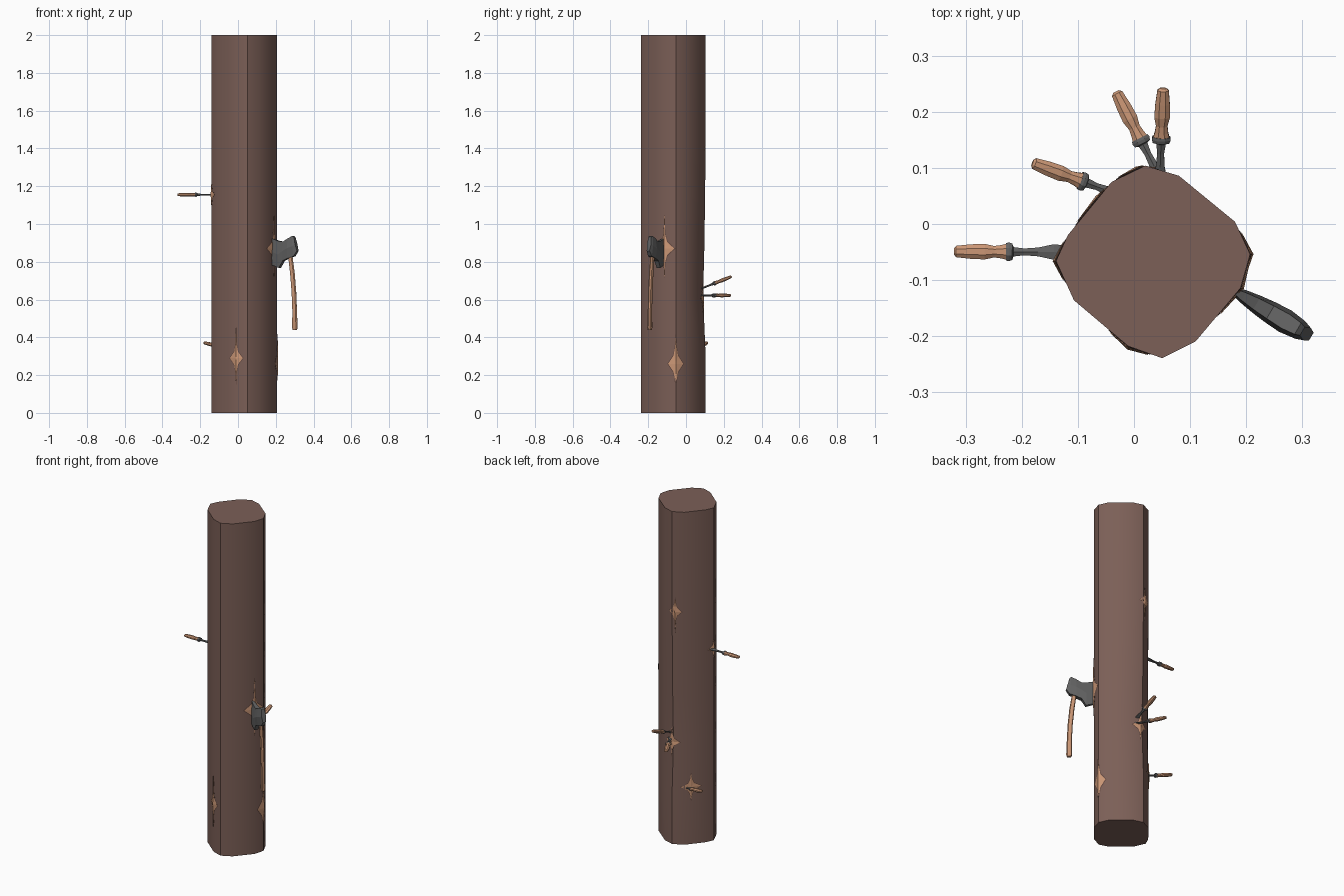
import bpy, bmesh, math
from mathutils import Vector
from mathutils.bvhtree import BVHTree

if "Cube" in bpy.data.objects:
    bpy.data.objects.remove(bpy.data.objects["Cube"])


def material(name, rgb):
    m = bpy.data.materials.new(name)
    m.diffuse_color = (*rgb, 1)
    m.use_nodes = True
    m.node_tree.nodes["Principled BSDF"].inputs["Base Color"].default_value = m.diffuse_color
    return m


BARK = material("bark", (0.20, 0.115, 0.095))
DARK = material("dark_bark", (0.13, 0.07, 0.055))
WOOD = material("wood", (0.60, 0.31, 0.18))
STEEL = material("steel", (0.12, 0.12, 0.12))


def finish(name, bm, mat, smooth=None):
    bmesh.ops.recalc_face_normals(bm, faces=bm.faces)
    me = bpy.data.meshes.new(name)
    bm.to_mesh(me)
    bm.free()
    me.materials.append(mat)
    ob = bpy.data.objects.new(name, me)
    bpy.context.collection.objects.link(ob)
    if smooth:
        bpy.ops.object.select_all(action='DESELECT')
        ob.select_set(True)
        bpy.context.view_layer.objects.active = ob
        bpy.ops.object.shade_smooth_by_angle(angle=math.radians(smooth))
    return ob


def skin(name, rings, mat, smooth=None):
    """Bridge equal-sized rings of points into a capped solid."""
    bm = bmesh.new()
    vs = [[bm.verts.new(p) for p in r] for r in rings]
    n = len(vs[0])
    for a, b in zip(vs, vs[1:]):
        for i in range(n):
            j = (i + 1) % n
            bm.faces.new((a[i], a[j], b[j], b[i]))
    bm.faces.new(vs[0])
    bm.faces.new(vs[-1])
    return finish(name, bm, mat, smooth)


# Trunk: rounded-square outline with a slightly worn back
outline = [(-0.04, 0.075), (0.02, 0.104), (0.08, 0.086), (0.18, 0.004),
           (0.207, -0.054), (0.19, -0.114), (0.11, -0.209), (0.05, -0.239),
           (-0.01, -0.218), (-0.107, -0.136), (-0.139, -0.066), (-0.118, -0.02)]
levels = [(0, 1), (0.3, 1), (0.62, 0.87), (0.9, 0.94), (1.15, 0.97), (1.4, 1.0), (2, 1)]
trunk = skin("trunk", [[(x, y * k if y > 0.05 else y, z) for x, y in outline]
                       for z, k in levels], BARK, 35)
tree = BVHTree.FromPolygons([v.co for v in trunk.data.vertices],
                            [p.vertices[:] for p in trunk.data.polygons])
AXIS = Vector((0.03, -0.065, 0))


# Split wood: star-shaped gash laid on the bark
def star(name, x, y, z, half, up, down, core, mat, lift):
    c = Vector((x, y, z))
    nrm = Vector((x, y, 0)) - AXIS
    nrm.normalize()
    side = Vector((0, 0, 1)).cross(nrm)

    def place(s, t, h):
        p = c + side * s + Vector((0, 0, t))
        hit = tree.ray_cast(p + nrm * 0.4, -nrm)[0]
        return (hit or p) + nrm * h

    i, t = half * 0.3, core
    pts = [(0, up), (half * 0.09, t * 1.3), (i, t * 0.6), (half, 0), (i, -t * 0.6),
           (half * 0.09, -t * 1.3), (0, -down), (-half * 0.09, -t * 1.3), (-i, -t * 0.6),
           (-half, 0), (-i, t * 0.6), (-half * 0.09, t * 1.3)]
    bm = bmesh.new()
    mid = bm.verts.new(place(0, 0, lift + 0.003))
    base = bm.verts.new(c - nrm * 0.02)
    ring = [bm.verts.new(place(s, q, lift)) for s, q in pts]
    for a, b in zip(ring, ring[1:] + ring[:1]):
        bm.faces.new((mid, a, b))
        bm.faces.new((base, b, a))
    finish(name, bm, mat)


# name, x, y, z, half width, reach up, reach down, core half height
gashes = [("front", -0.010, -0.218, 0.29, 0.038, 0.19, 0.16, 0.055),
          ("right", 0.207, -0.054, 0.26, 0.040, 0.16, 0.08, 0.07),
          ("axe", 0.19, -0.114, 0.87, 0.055, 0.20, 0.17, 0.055),
          ("high", 0.005, 0.092, 1.40, 0.035, 0.09, 0.13, 0.04),
          ("back", 0.030, 0.09, 0.61, 0.045, 0.09, 0.09, 0.035),
          ("low_back", -0.065, 0.045, 0.345, 0.055, 0.09, 0.09, 0.035),
          ("left", -0.139, -0.066, 1.155, 0.035, 0.06, 0.06, 0.03)]
for n, x, y, z, h, up, dn, core in gashes:
    star(n + "_bark_splinter", x, y, z, h * 1.12, up, dn, core * 1.15, DARK, 0.001)
    star(n + "_split_wood", x, y, z, h, up * 0.9, dn * 0.9, core, WOOD, 0.003)


# Lofted rod: profile rows are (distance from butt, half width, half thickness)
def loft(name, butt, tip, profile, mat, sides=8):
    butt, tip = Vector(butt), Vector(tip)
    d = (tip - butt).normalized()
    w = d.cross(Vector((0, 0, 1))).normalized()
    t = w.cross(d)
    rings = []
    for s, a, b in profile:
        rings.append([butt + d * s + w * a * math.cos(q) + t * b * math.sin(q)
                      for q in (math.tau * (k + 0.5) / sides for k in range(sides))])
    skin(name, rings, mat)


grip = [(0, 0.006, 0.004), (0.004, 0.011, 0.008), (0.03, 0.014, 0.010),
        (0.055, 0.015, 0.011), (0.072, 0.011, 0.009), (0.085, 0.013, 0.010),
        (0.096, 0.016, 0.011)]
collar = [(0.093, 0.017, 0.011), (0.098, 0.018, 0.012), (0.104, 0.016, 0.011),
          (0.106, 0.010, 0.007)]
blade = [(0.104, 0.010, 0.007), (0.125, 0.007, 0.005), (0.150, 0.009, 0.005),
         (0.178, 0.016, 0.004), (0.195, 0.014, 0.003), (0.225, 0.001, 0.001)]

# Throwing knives stuck in the left and back
knives = {"left": ((-0.321, -0.049, 1.155), (-0.13, -0.05, 1.155)),
          "low_back": ((-0.181, 0.109, 0.372), (-0.035, 0.055, 0.335)),
          "back": ((-0.032, 0.236, 0.622), (0.045, 0.085, 0.622)),
          "upper_back": ((0.052, 0.242, 0.722), (0.046, 0.085, 0.66))}
for n, (butt, tip) in knives.items():
    loft(n + "_knife_grip", butt, tip, grip, WOOD)
    loft(n + "_knife_collar", butt, tip, collar, STEEL)
    loft(n + "_knife_blade", butt, tip, blade, STEEL, 6)

# Axe head: columns are (top x, top z, bottom x, bottom z, half thickness)
D = Vector((0.86, -0.51, 0))
N = Vector((0.51, 0.86, 0))


def on_axe(x, z, off=0):
    p = Vector((0.18, -0.12, 0)) + D * ((x - 0.18) / D.x) + N * off
    p.z = z
    return p


columns = [(0.165, 0.93, 0.165, 0.785, 0.002), (0.195, 0.918, 0.193, 0.779, 0.012),
           (0.218, 0.910, 0.222, 0.767, 0.017), (0.243, 0.906, 0.242, 0.805, 0.020),
           (0.270, 0.924, 0.268, 0.818, 0.022), (0.292, 0.936, 0.300, 0.830, 0.018),
           (0.300, 0.930, 0.316, 0.858, 0.013)]
rings = []
for xt, zt, xb, zb, h in columns:
    xm, zm = (xt + xb) / 2, (zt + zb) / 2
    rings.append([on_axe(xt, zt, h * 0.65), on_axe(xm, zm, h), on_axe(xb, zb, h * 0.65),
                  on_axe(xb, zb, -h * 0.65), on_axe(xm, zm, -h), on_axe(xt, zt, -h * 0.65)])
skin("axe_head", rings, STEEL)

# Axe handle: gently curved oval shaft hanging from the head
path = [(0.268, 0.90, 0.010), (0.277, 0.83, 0.011), (0.288, 0.74, 0.012), (0.296, 0.64, 0.012),
        (0.300, 0.54, 0.012), (0.301, 0.45, 0.014), (0.301, 0.439, 0.011)]
skin("axe_handle", [[on_axe(x + r * math.cos(q), z, r * 0.9 * math.sin(q))
                     for q in (math.tau * k / 8 for k in range(8))]
                    for x, z, r in path], WOOD, 40)
